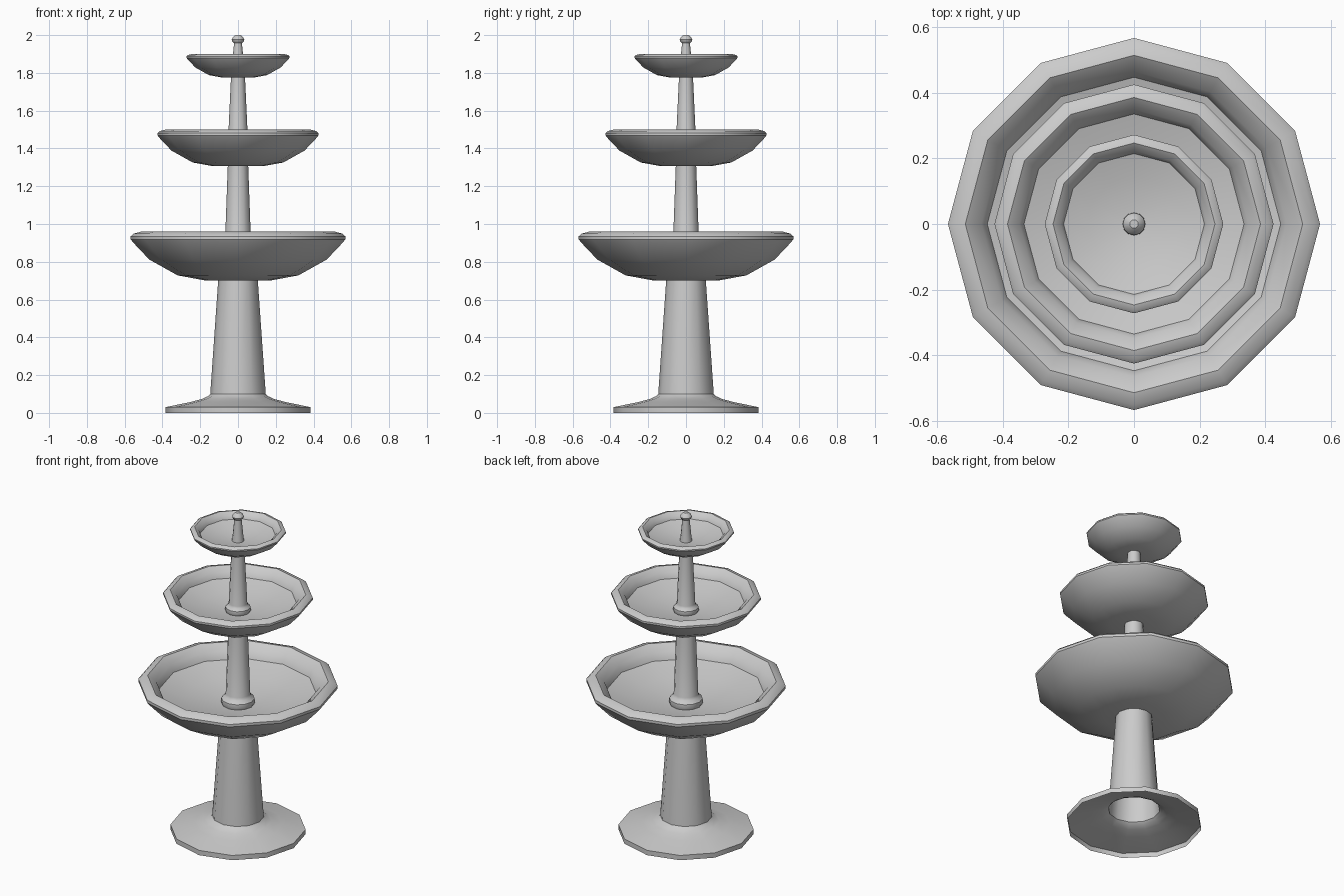
import bpy, bmesh, math

if "Cube" in bpy.data.objects:
    bpy.data.objects.remove(bpy.data.objects["Cube"])

SIDES = 12


def lathe(name, profile):
    """Revolve (radius, height) points round the z axis; radius 0 closes with a tip."""
    bm = bmesh.new()
    rings = []
    for r, z in profile:
        if r == 0:
            rings.append([bm.verts.new((0, 0, z))] * SIDES)
        else:
            rings.append([bm.verts.new((r * math.cos(2 * math.pi * i / SIDES),
                                        r * math.sin(2 * math.pi * i / SIDES), z))
                          for i in range(SIDES)])
    for a, b in zip(rings, rings[1:]):
        for i in range(SIDES):
            j = (i + 1) % SIDES
            corners = list(dict.fromkeys((a[i], a[j], b[j], b[i])))
            bm.faces.new(corners)
    bmesh.ops.recalc_face_normals(bm, faces=bm.faces)
    mesh = bpy.data.meshes.new(name)
    bm.to_mesh(mesh)
    bm.free()
    obj = bpy.data.objects.new(name, mesh)
    bpy.context.collection.objects.link(obj)
    bpy.ops.object.select_all(action='DESELECT')
    obj.select_set(True)
    bpy.context.view_layer.objects.active = obj
    bpy.ops.object.shade_smooth_by_angle(angle=math.radians(35))
    return obj


# Bowl section, heights measured down from the rim: underside, rim, inner wall, floor
BOWL = [(0, -0.257), (0.178, -0.257), (0.32, -0.231), (0.47, -0.147),
        (0.556, -0.056), (0.568, -0.040), (0.568, -0.024), (0.553, -0.010),
        (0.515, 0), (0.466, -0.036), (0.448, -0.082), (0.30, -0.125),
        (0.10, -0.155), (0, -0.158)]


def bowl(name, scale, rim_z):
    lathe(name, [(r * scale, rim_z + z * scale) for r, z in BOWL])


# Hollow foot flaring into the main column
lathe("pedestal", [(0.385, 0), (0.385, 0.03), (0.25, 0.058), (0.19, 0.074),
                   (0.16, 0.088), (0.147, 0.10), (0.105, 0.70), (0.10, 0.75)])

# Three tiers of the same bowl
bowl("lower_bowl", 1.0, 0.959)
bowl("middle_bowl", 0.75, 1.499)
bowl("top_bowl", 0.48, 1.899)

# Upper columns, each with a rounded collar at its foot
lathe("middle_column", [(0.088, 0.795), (0.097, 0.815), (0.095, 0.838),
                        (0.076, 0.855), (0.070, 0.87), (0.054, 1.31), (0.053, 1.33)])
lathe("upper_column", [(0.067, 1.378), (0.074, 1.392), (0.072, 1.41),
                       (0.057, 1.423), (0.053, 1.435), (0.037, 1.78), (0.036, 1.80)])

# Spout with a ball finial
lathe("finial", [(0.036, 1.815), (0.031, 1.85), (0.021, 1.957), (0.031, 1.966),
                 (0.034, 1.976), (0.027, 1.989), (0.013, 2.0), (0, 2.0)])
